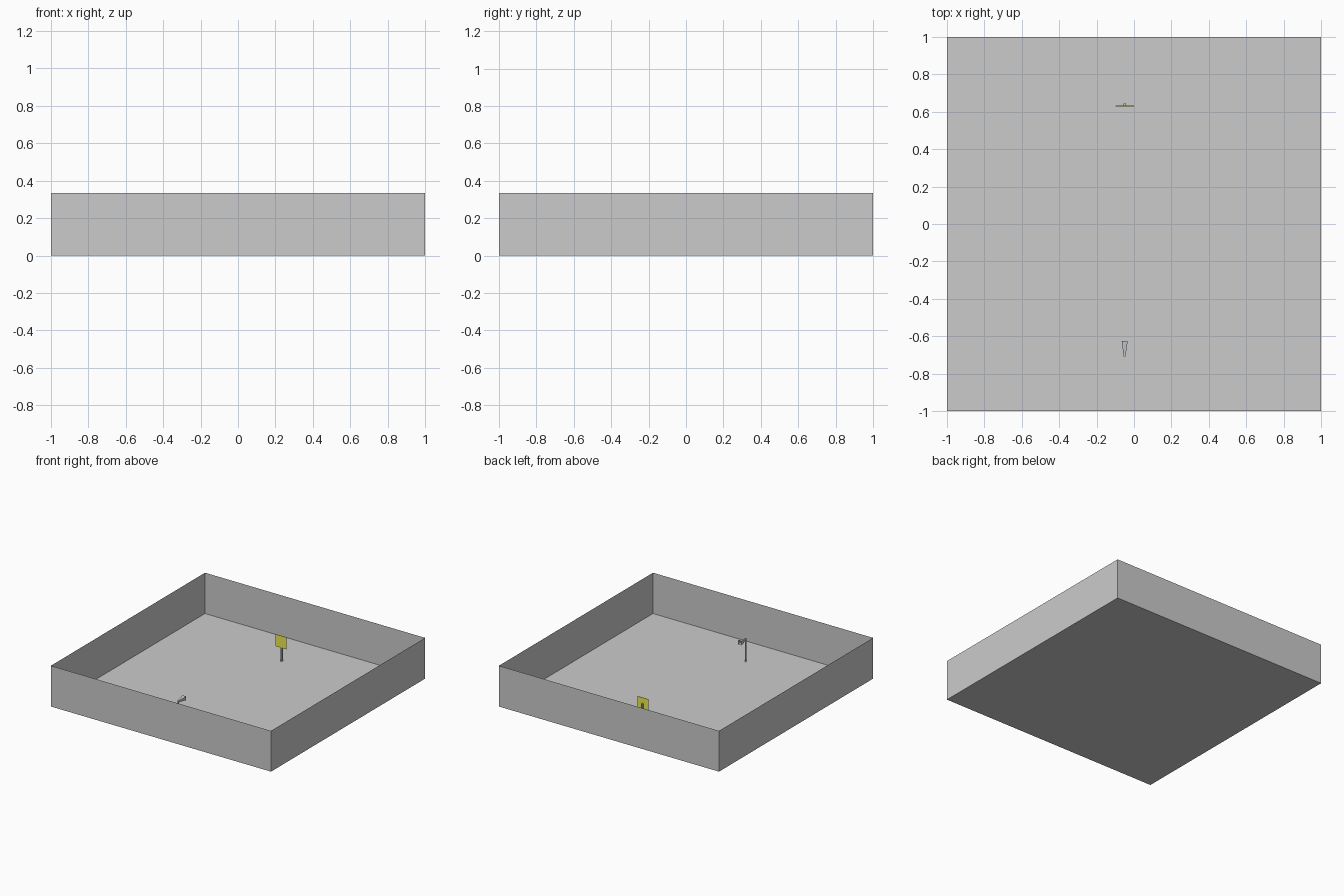
import bpy, bmesh, math
from mathutils import Matrix

if "Cube" in bpy.data.objects:
    bpy.data.objects.remove(bpy.data.objects["Cube"])


def finish(name, bm, color=None):
    mesh = bpy.data.meshes.new(name)
    bm.to_mesh(mesh)
    bm.free()
    obj = bpy.data.objects.new(name, mesh)
    bpy.context.collection.objects.link(obj)
    if color:
        mat = bpy.data.materials.new(name + "_paint")
        mat.diffuse_color = color
        mat.use_nodes = True
        mat.node_tree.nodes["Principled BSDF"].inputs["Base Color"].default_value = mat.diffuse_color
        mesh.materials.append(mat)
    return obj


def box(name, lo, hi, color=None, open_top=False):
    size = [b - a for a, b in zip(lo, hi)]
    mid = [(a + b) / 2 for a, b in zip(lo, hi)]
    bm = bmesh.new()
    bmesh.ops.create_cube(bm, size=1, matrix=Matrix.Translation(mid) @ Matrix.Diagonal((*size, 1)))
    if open_top:
        bm.normal_update()
        top = [f for f in bm.faces if f.normal.z > 0.9]
        bmesh.ops.delete(bm, geom=top, context='FACES_ONLY')
    return finish(name, bm, color)


def post(name, x, y, top, radius):
    bm = bmesh.new()
    bmesh.ops.create_cone(bm, cap_ends=True, segments=8, radius1=radius, radius2=radius,
                          depth=top, matrix=Matrix.Translation((x, y, top / 2)))
    return finish(name, bm)


# Floor with thin sheet walls
box("floor_and_walls", (-1, -1, 0), (1, 1, 0.335), open_top=True)

# Yellow target panel on its post
yellow = (0.85, 0.82, 0.08, 1)
box("target_panel", (-0.1, 0.629, 0.115), (0, 0.632, 0.213), yellow)
post("target_post", -0.05, 0.639, 0.168, 0.008)

# Flared square horn on a thin post, pointing at the panel
post("horn_post", -0.05, -0.703, 0.18, 0.006)
box("horn_neck", (-0.055, -0.708, 0.174), (-0.045, -0.695, 0.19))
bm = bmesh.new()
root2 = math.sqrt(2)
bmesh.ops.create_cone(
    bm, cap_ends=True, segments=4, radius1=0.006 * root2, radius2=0.016 * root2, depth=0.073,
    matrix=Matrix.Translation((-0.05, -0.6615, 0.183))
    @ Matrix.Rotation(-math.pi / 2, 4, 'X') @ Matrix.Rotation(math.pi / 4, 4, 'Z'))
# Open the horn mouth
bm.normal_update()
mouth = [f for f in bm.faces if f.normal.y > 0.9]
bmesh.ops.delete(bm, geom=mouth, context='FACES_ONLY')
finish("horn", bm)
